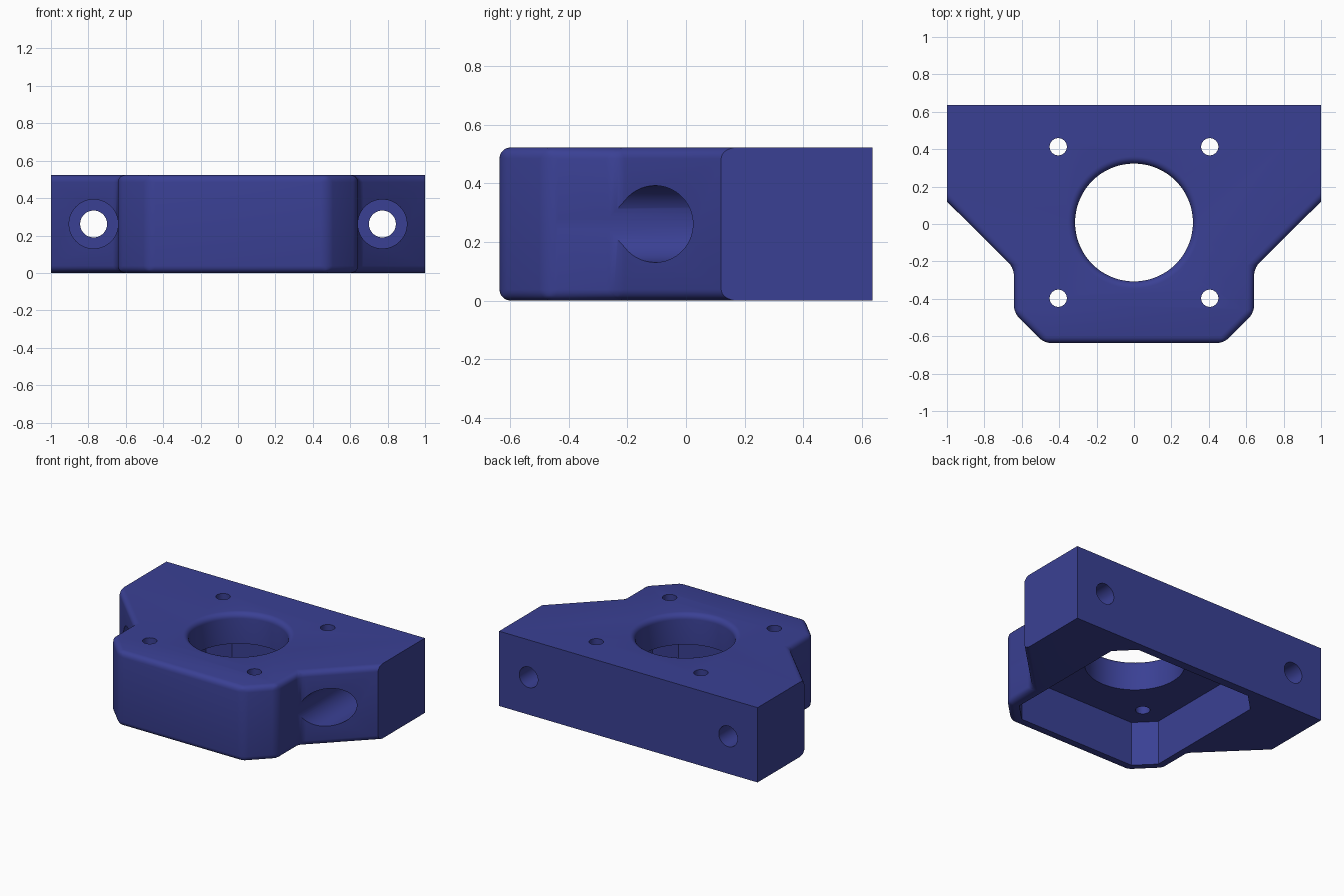
import bpy, bmesh, math
from mathutils import Matrix

if "Cube" in bpy.data.objects:
    bpy.data.objects.remove(bpy.data.objects["Cube"])

HEIGHT = 0.523
BACK = 0.637
CY = 0.008            # bore axis in y
ROUND = 0.038

blue = bpy.data.materials.new("dark blue")
blue.diffuse_color = (0.0423, 0.0513, 0.296, 1)
blue.use_nodes = True
blue.node_tree.nodes["Principled BSDF"].inputs["Base Color"].default_value = blue.diffuse_color


def make(name, bm):
    bmesh.ops.recalc_face_normals(bm, faces=bm.faces)
    mesh = bpy.data.meshes.new(name)
    bm.to_mesh(mesh)
    bm.free()
    mesh.materials.append(blue)
    obj = bpy.data.objects.new(name, mesh)
    bpy.context.collection.objects.link(obj)
    return obj


def prism(points, z0, z1):
    bm = bmesh.new()
    face = bm.faces.new([bm.verts.new((x, y, z0)) for x, y in points])
    up = bmesh.ops.extrude_face_region(bm, geom=[face])["geom"]
    bmesh.ops.translate(bm, vec=(0, 0, z1 - z0),
                        verts=[v for v in up if isinstance(v, bmesh.types.BMVert)])
    return bm


def lathe(profile, sides, matrix):
    """Closed solid of revolution from (radius, height) rings."""
    bm = bmesh.new()
    rings = [[bm.verts.new((r * math.cos(t), r * math.sin(t), h))
              for t in (2 * math.pi * i / sides for i in range(sides))]
             for r, h in profile]
    for a, b in zip(rings, rings[1:]):
        for i in range(sides):
            j = (i + 1) % sides
            bm.faces.new((a[i], a[j], b[j], b[i]))
    bm.faces.new(rings[0])
    bm.faces.new(rings[-1])
    bm.transform(matrix)
    return bm


# Main block: symmetric outline with rounded front and diagonal edges
half = [(1, BACK), (1, 0.12), (0.642, -0.235), (0.642, -0.475), (0.48, -BACK)]
bm = prism(half + [(-x, y) for x, y in reversed(half)], 0, HEIGHT)


def is_rounded(edge):
    a, b = (v.co for v in edge.verts)
    if abs(a.z - b.z) > 0.1:                       # upright edges
        return a.y < 0
    return min(a.y, b.y) < 0.1                     # rim edges


bmesh.ops.bevel(bm, geom=[e for e in bm.edges if is_rounded(e)],
                offset=ROUND, offset_type='OFFSET', segments=5,
                profile=0.5, affect='EDGES', clamp_overlap=True)
block = make("mount_block", bm)

cutters = []

# Motor pocket open at the bottom, with chamfered corners
w, c = 0.57, 0.45
corners = [(w, c), (c, w), (-c, w), (-w, c), (-w, -c), (-c, -w), (c, -w), (w, -c)]
cutters.append(make("motor_pocket_cutter",
                    prism([(x, y + CY) for x, y in corners], -0.1, 0.31)))

# Central bore with a rounded upper rim
r = 0.315
rim = [(r + ROUND * (1 - math.cos(a)), HEIGHT - ROUND + ROUND * math.sin(a))
       for a in (math.pi / 2 * i / 6 for i in range(7))]
cutters.append(make("bore_cutter", lathe(
    [(r, 0.2)] + rim + [(r + ROUND, HEIGHT + 0.1)], 96,
    Matrix.Translation((0, CY, 0)))))

# Motor screw holes and counterbored wall bolts, on both sides
for side in (-1, 1):
    for dy in (-0.405, 0.405):
        cutters.append(make("screw_hole_cutter", lathe(
            [(0.046, 0.2), (0.046, HEIGHT + 0.1)], 32,
            Matrix.Translation((side * 0.405, CY + dy, 0)))))
    cutters.append(make("bolt_hole_cutter", lathe(
        [(0.131, -0.6), (0.131, 0.38), (0.072, 0.38), (0.072, 0.8)], 64,
        Matrix.Translation((side * 0.772, 0, HEIGHT / 2))
        @ Matrix.Rotation(-math.pi / 2, 4, 'X'))))

# Cut everything out, then drop the cutters
bpy.context.view_layer.objects.active = block
block.select_set(True)
for cutter in cutters:
    cutter.hide_render = True
    mod = block.modifiers.new("cut", 'BOOLEAN')
    mod.operation = 'DIFFERENCE'
    mod.solver = 'EXACT'
    mod.object = cutter
    bpy.ops.object.modifier_apply(modifier=mod.name)
    bpy.data.objects.remove(cutter)

bpy.ops.object.shade_smooth_by_angle(angle=math.radians(30))
